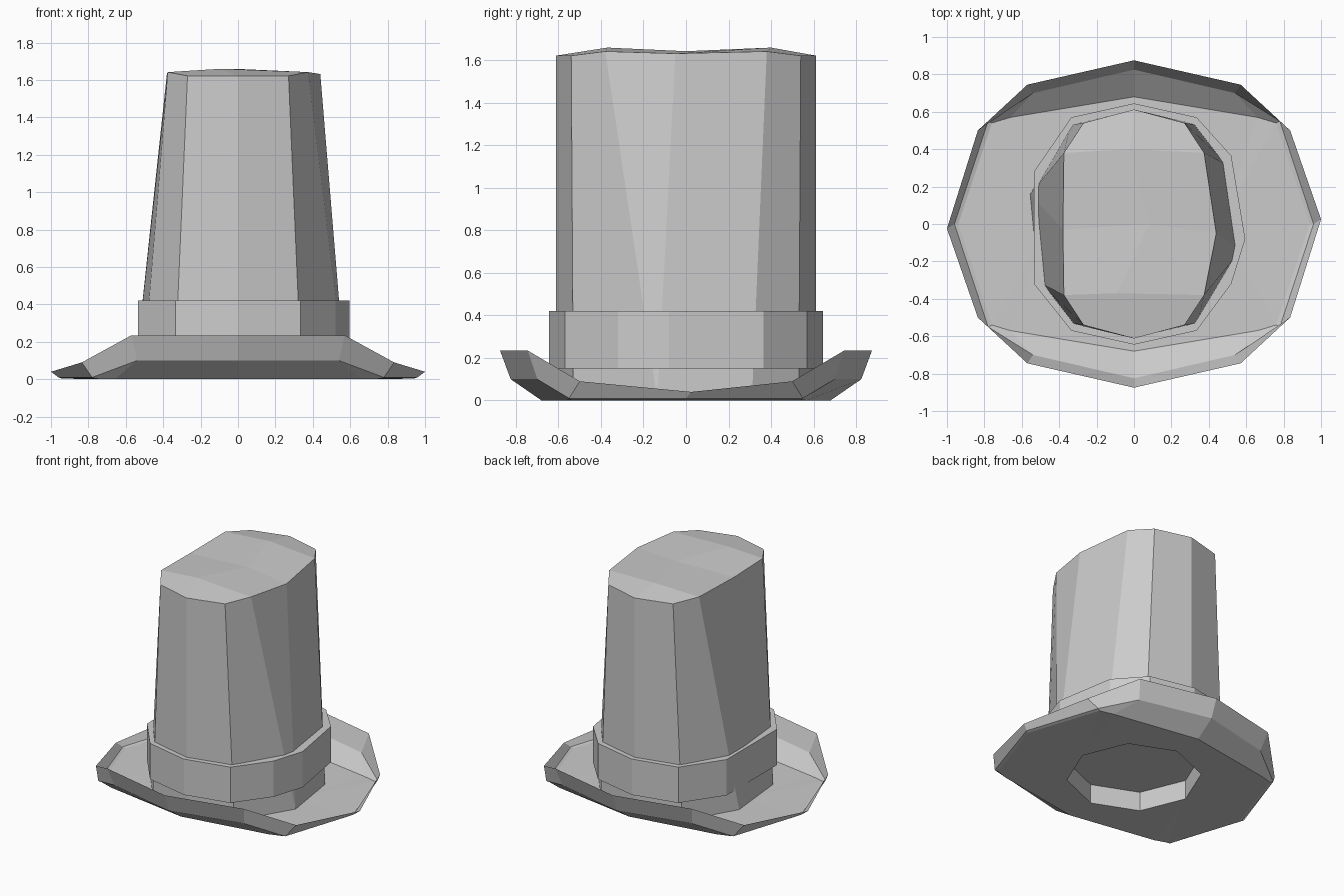
import bpy, bmesh, math

if "Cube" in bpy.data.objects:
    bpy.data.objects.remove(bpy.data.objects["Cube"])


def finish(bm, name):
    bmesh.ops.remove_doubles(bm, verts=bm.verts, dist=0.0005)
    bmesh.ops.recalc_face_normals(bm, faces=bm.faces)
    mesh = bpy.data.meshes.new(name)
    bm.to_mesh(mesh)
    bm.free()
    bpy.context.collection.objects.link(bpy.data.objects.new(name, mesh))


def add_ring(bm, pts):
    return [bm.verts.new(p) for p in pts]


def loft(bm, a, b):
    n = len(a)
    for i in range(n):
        j = (i + 1) % n
        bm.faces.new((a[i], a[j], b[j], b[i]))


def half_turn(pts):
    return pts + [(-x, -y, z) for x, y, z in pts]


def mirror_ring(q):
    # quarter runs from the back point (x = 0) to the side point (y = 0)
    right = q + [(x, -y, z) for x, y, z in q[-2::-1]]
    return right + [(-x, y, z) for x, y, z in right[-2:0:-1]]


# Brim: upturned rim, lower bend, flat floor
bm = bmesh.new()
rim_pts = half_turn([(0, .875, .235), (.57, .745, .235), (.835, .5, .09),
                     (1, .025, .04), (.835, -.5, .09), (.57, -.745, .235)])
rim = add_ring(bm, rim_pts)
bend = add_ring(bm, mirror_ring([(0, .825, .1), (.54, .7, .1), (.78, .55, .01), (.96, 0, .01)]))
floor = add_ring(bm, mirror_ring([(0, .68, 0), (.66, .57, 0), (.76, .54, .003), (.94, 0, .003)]))
loft(bm, rim, bend)
loft(bm, bend, floor)

# Head opening: eight-sided recess in the floor
hole = [(.46 * math.sin(i * math.pi / 4), .46 * math.cos(i * math.pi / 4)) for i in range(8)]
low = add_ring(bm, [(x, y, 0) for x, y in hole])
high = add_ring(bm, [(x, y, .145) for x, y in hole])
loft(bm, low, high)
bm.faces.new(high)
bm.edges.ensure_lookup_table()
edges = [bm.edges.get((r[i], r[(i + 1) % len(r)])) for r in (floor, low) for i in range(len(r))]
bmesh.ops.bridge_loops(bm, edges=edges)
finish(bm, "brim")

# Crown: ten-sided base rising to a twelve-sided top
bm = bmesh.new()
base_pts = half_turn([(0, -.61, .002), (.34, -.53, .002), (.575, -.135, .002),
                      (.575, -.135, .002), (.51, .31, .002), (.34, .53, .002)])
base_pts[8] = base_pts[9] = (-.555, .16, .002)
top_pts = half_turn([(0, -.612, 1.622), (.27, -.54, 1.622), (.375, -.38, 1.642),
                     (.44, -.05, 1.632), (.375, .38, 1.642), (.27, .54, 1.622)])
top_pts[9] = (-.38, -.03, 1.635)
base = add_ring(bm, base_pts)
t = add_ring(bm, top_pts)
loft(bm, base, t)

# Crown top: two soft ridges with a dip between them
p, q, r = add_ring(bm, [(-.09, -.37, 1.66), (.08, 0, 1.643), (-.02, .4, 1.66)])
for f in ((t[0], t[1], t[2], p), (t[0], p, t[10], t[11]),
          (t[2], t[3], q, p), (p, q, t[9], t[10]),
          (t[3], t[4], r, q), (q, r, t[8], t[9]),
          (t[4], t[5], t[6], r), (r, t[6], t[7], t[8])):
    bm.faces.new(f)
finish(bm, "crown")

# Band: closed ring block around the foot of the crown
bm = bmesh.new()
outline = [(0, -.645), (.335, -.57), (.52, -.32), (.595, -.08), (.52, .365), (.335, .57),
           (0, .645), (-.335, .57), (-.535, .28), (-.535, -.32), (-.335, -.57)]
low = add_ring(bm, [(x, y, .15) for x, y in outline])
high = add_ring(bm, [(x, y, .42) for x, y in outline])
loft(bm, low, high)
bm.faces.new(low)
bm.faces.new(high)
finish(bm, "band")
